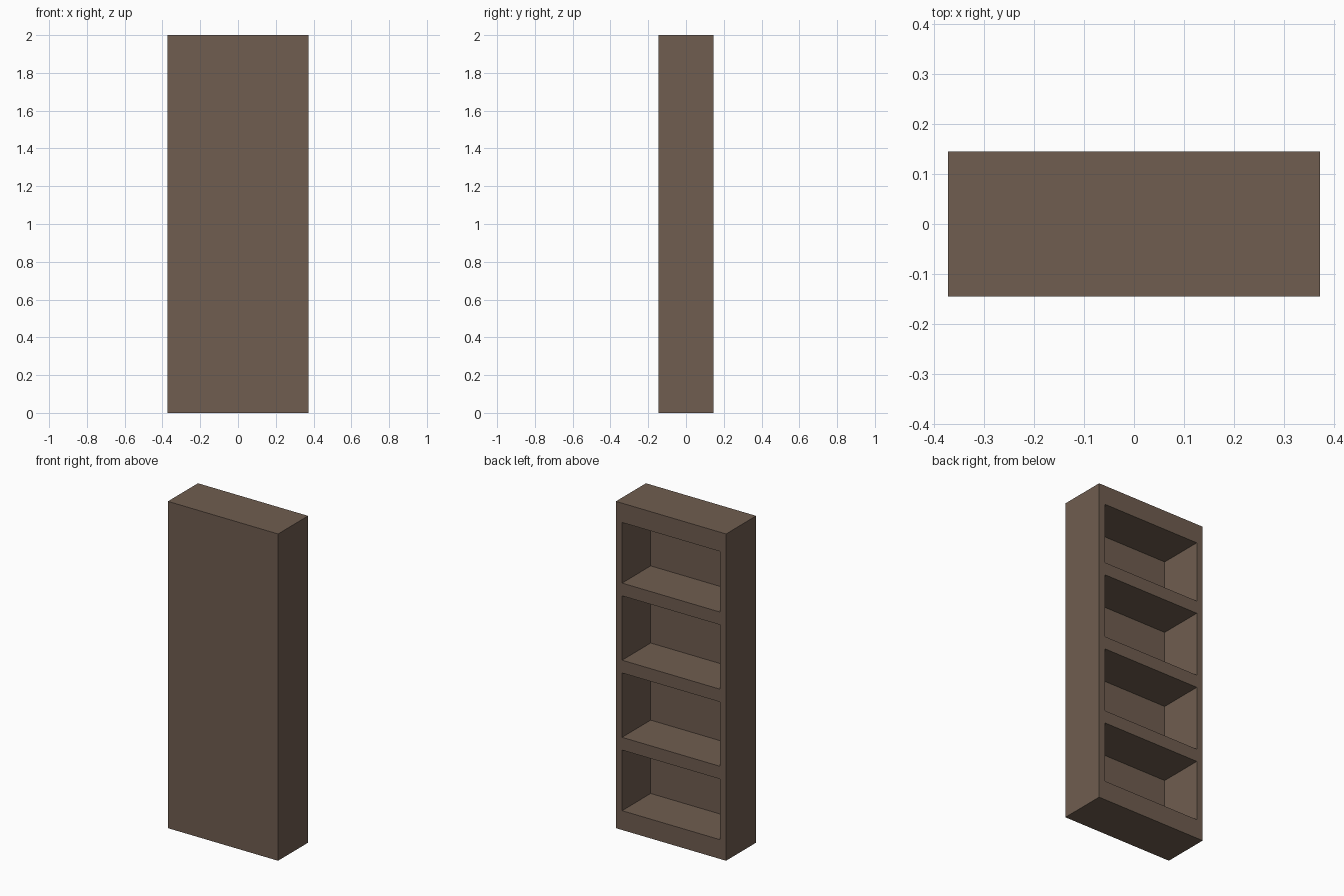
import bpy, bmesh
from mathutils import Matrix, Vector

if "Cube" in bpy.data.objects:
    bpy.data.objects.remove(bpy.data.objects["Cube"])

W, D, H = 0.746, 0.29, 2.0        # overall size
SIDE, BACK = 0.042, 0.014         # side board and back panel thickness
BAYS = [(0.118, 0.489), (0.567, 0.961), (1.039, 1.433), (1.511, 1.882)]


def boxes(name, spans):
    """One object made of axis-aligned boxes given as (low corner, high corner)."""
    bm = bmesh.new()
    for lo, hi in spans:
        lo, hi = Vector(lo), Vector(hi)
        bmesh.ops.create_cube(
            bm, size=1,
            matrix=Matrix.Translation((lo + hi) / 2) @ Matrix.Diagonal((*(hi - lo), 1)))
    mesh = bpy.data.meshes.new(name)
    bm.to_mesh(mesh)
    bm.free()
    obj = bpy.data.objects.new(name, mesh)
    bpy.context.collection.objects.link(obj)
    return obj


# Solid cabinet block
case = boxes("bookcase", [((-W / 2, -D / 2, 0), (W / 2, D / 2, H))])

# Four shelf bays, open towards +y
x = W / 2 - SIDE
cutter = boxes("bay_cutter", [((-x, -D / 2 + BACK, a), (x, D / 2 + 0.1, b)) for a, b in BAYS])
cutter.hide_render = True
cutter.hide_set(True)
cutter.display_type = 'WIRE'

cut = case.modifiers.new("shelf_bays", 'BOOLEAN')
cut.operation = 'DIFFERENCE'
cut.solver = 'EXACT'
cut.object = cutter

# Dark brown wood
wood = bpy.data.materials.new("brown_wood")
wood.diffuse_color = (0.16, 0.11, 0.08, 1)
wood.use_nodes = True
wood.node_tree.nodes["Principled BSDF"].inputs["Base Color"].default_value = wood.diffuse_color
case.data.materials.append(wood)
